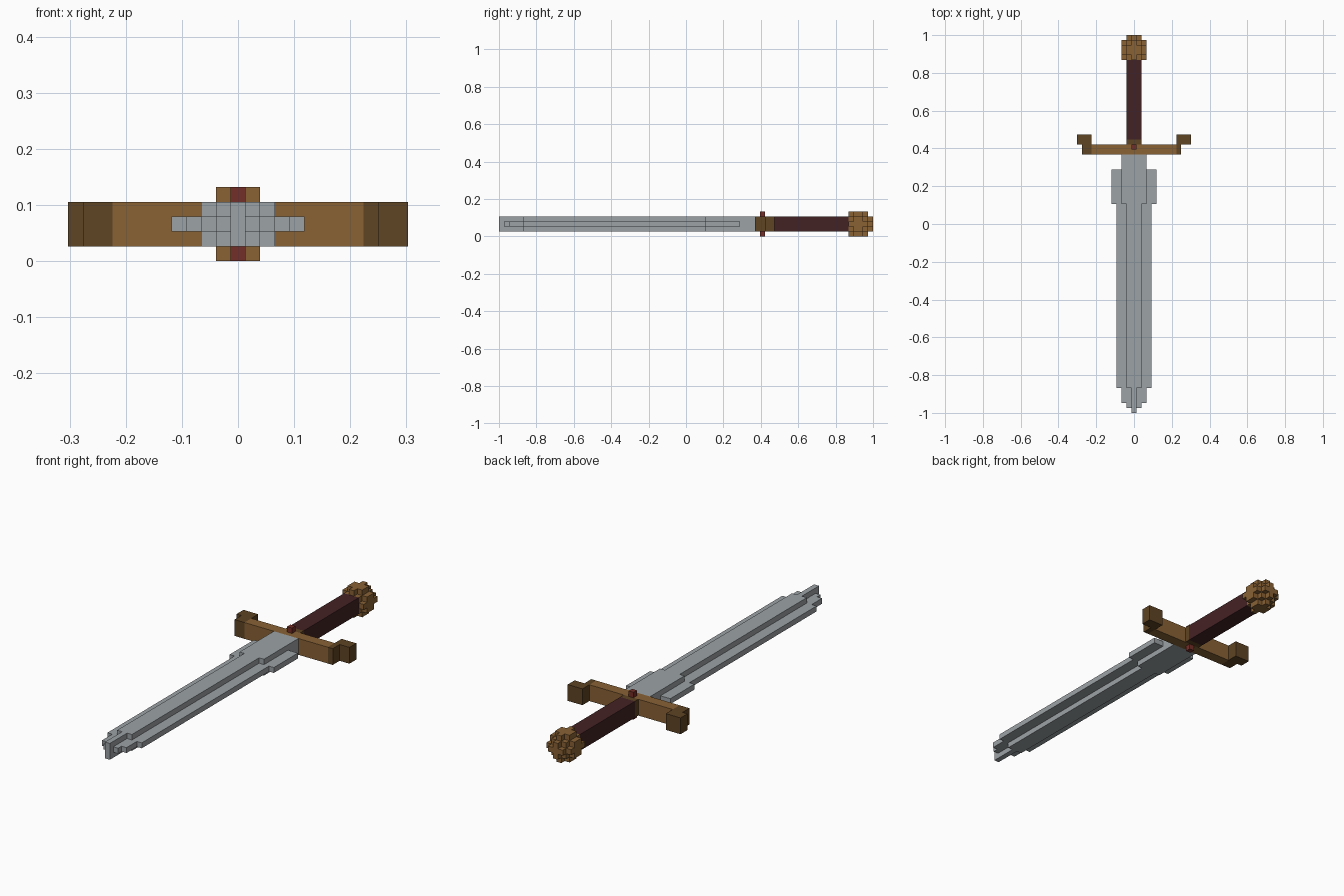
import bpy
import bmesh
from mathutils import Matrix, Vector

cube = bpy.data.objects.get("Cube")
if cube:
    bpy.data.objects.remove(cube)

# One block of the grid; the sword is 76 blocks long
U = 2 / 76
MID = 2.5


def material(name, rgb):
    linear = [((c / 255 + 0.055) / 1.055) ** 2.4 for c in rgb]
    mat = bpy.data.materials.new(name)
    mat.use_nodes = True
    mat.diffuse_color = (*linear, 1)
    bsdf = next(n for n in mat.node_tree.nodes if n.type == "BSDF_PRINCIPLED")
    bsdf.inputs["Base Color"].default_value = (*linear, 1)
    return mat


STEEL = material("steel grey", (156, 162, 166))
BRONZE = material("bronze brown", (137, 98, 53))
DARK = material("dark bronze", (94, 67, 35))
LEATHER = material("maroon leather", (68, 34, 36))
RED = material("gem red", (116, 46, 39))


def finish(name, bm, mat):
    bmesh.ops.recalc_face_normals(bm, faces=bm.faces)
    mesh = bpy.data.meshes.new(name)
    bm.to_mesh(mesh)
    bm.free()
    mesh.materials.append(mat)
    obj = bpy.data.objects.new(name, mesh)
    bpy.context.collection.objects.link(obj)
    return obj


def add_box(bm, x0, x1, y0, y1, z0, z1):
    """Box in block units, y counted from the tip."""
    size = Vector((x1 - x0, y1 - y0, z1 - z0)) * U
    centre = Vector(((x0 + x1) / 2, (y0 + y1) / 2 - 38, (z0 + z1) / 2)) * U
    bmesh.ops.create_cube(bm, size=1, matrix=Matrix.Translation(centre) @ Matrix.Diagonal((*size, 1)))


def box(name, mat, *limits):
    bm = bmesh.new()
    add_box(bm, *limits)
    return finish(name, bm, mat)


def stepped_bar(name, mat, steps, z0, z1):
    """Stepped outline of (y, half width) pairs, extruded between two heights."""
    right = []
    for (y0, w), (y1, _) in zip(steps, steps[1:]):
        right += [(w, y0), (w, y1)]
    outline = right + [(-x, y) for x, y in reversed(right)]
    bm = bmesh.new()
    face = bm.faces.new([bm.verts.new((x * U, (y - 38) * U, z0 * U)) for x, y in outline])
    top = bmesh.ops.extrude_face_region(bm, geom=[face])
    moved = [v for v in top["geom"] if isinstance(v, bmesh.types.BMVert)]
    bmesh.ops.translate(bm, verts=moved, vec=(0, 0, (z1 - z0) * U))
    return finish(name, bm, mat)


# Blade: thick core and thin cutting edges
stepped_bar("blade_core", STEEL, [(0, 0.5), (5, 1.5), (42, 2.5), (52, 0)], 1, 4)
stepped_bar("blade_edge", STEEL, [(1, 1.5), (2, 2.5), (5, 3.5), (42, 4.5), (49, 0)], 2, 3)

# Crossguard with dark ends and swept-back lugs
box("guard_bar", BRONZE, -8.5, 8.5, 52, 54, 1, 4)
box("guard_end_right", DARK, -10.5, -8.5, 52, 54, 1, 4)
box("guard_end_left", DARK, 8.5, 9.5, 52, 54, 1, 4)
for side, x in (("right", -11.5), ("left", 8.5)):
    box("guard_lug_" + side, DARK, x, x + 3, 54, 56, 1, 4)

# Gem passing through the guard
box("guard_gem", RED, -0.5, 0.5, 53, 54, 0, 5)

# Grip and collar
box("grip_collar", DARK, -1.5, 1.5, 54, 55, 1, 4)
box("grip", LEATHER, -1.5, 1.5, 55, 71, 1, 4)


# Pommel: blocky ball, only its outer faces kept
def in_pommel(x, y, z):
    a, b = sorted((abs(x), abs(z)))
    if y in (72, 73):
        return b < 2 or (b == 2 and a < 2)
    if y in (71, 74):
        return b < 2 or (b == 2 and a == 0)
    return y == 75 and a + b < 2


cells = {(x, y, z) for x in range(-2, 3) for y in range(71, 76) for z in range(-2, 3)
         if in_pommel(x, y, z)}
bm = bmesh.new()
for cell in cells:
    centre = Vector(cell) + Vector((0, 0.5 - 38, MID))
    for axis in range(3):
        for sign in (-1, 1):
            n = Vector((0, 0, 0))
            n[axis] = sign
            if tuple(int(c + d) for c, d in zip(cell, n)) in cells:
                continue
            s = Vector((0, 0, 0))
            s[(axis + 1) % 3] = 0.5
            t = n.cross(s)
            mid = centre + n / 2
            bm.faces.new([bm.verts.new((mid + p) * U) for p in (s + t, t - s, -s - t, s - t)])
for f in bm.faces:
    f.normal_update()
    # Turn each square to face away from its block
finish_mesh = bm
bmesh.ops.remove_doubles(finish_mesh, verts=finish_mesh.verts, dist=U / 100)
finish("pommel", finish_mesh, BRONZE)
